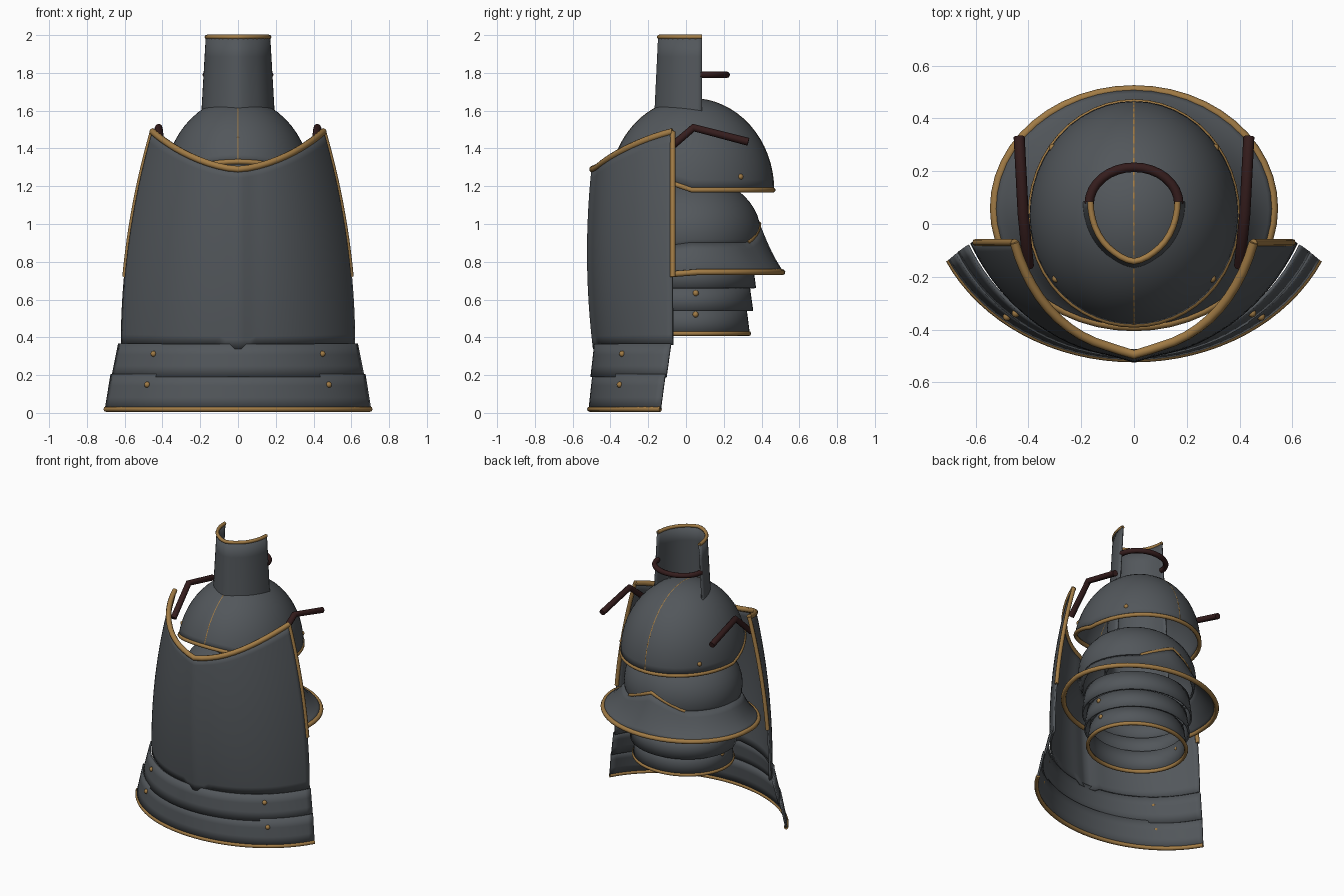
import bpy, bmesh
from math import sin, cos, pi, radians, sqrt
from mathutils import Vector

if "Cube" in bpy.data.objects:
    bpy.data.objects.remove(bpy.data.objects["Cube"])


def material(name, rgb):
    m = bpy.data.materials.new(name)
    m.use_nodes = True
    color = (*rgb, 1)
    m.diffuse_color = color
    m.node_tree.nodes["Principled BSDF"].inputs["Base Color"].default_value = color
    return m


STEEL = material("dark steel", (0.085, 0.095, 0.105))
BRASS = material("brass trim", (0.36, 0.20, 0.06))
LEATHER = material("dark leather", (0.035, 0.012, 0.012))


def activate(obj):
    bpy.ops.object.select_all(action="DESELECT")
    obj.select_set(True)
    bpy.context.view_layer.objects.active = obj


def shell(name, fn, u0, u1, nu, nv, thickness=0.012):
    """Thin plate over the grid fn(u, v), v running 0 to 1."""
    bm = bmesh.new()
    rows = [[bm.verts.new(fn(u0 + (u1 - u0) * i / nu, j / nv)) for i in range(nu + 1)]
            for j in range(nv + 1)]
    for a, b in zip(rows, rows[1:]):
        for i in range(nu):
            bm.faces.new((a[i], a[i + 1], b[i + 1], b[i]))
    bmesh.ops.remove_doubles(bm, verts=bm.verts, dist=0.0005)
    bmesh.ops.recalc_face_normals(bm, faces=bm.faces)
    mesh = bpy.data.meshes.new(name)
    bm.to_mesh(mesh)
    bm.free()
    obj = bpy.data.objects.new(name, mesh)
    bpy.context.collection.objects.link(obj)
    mesh.materials.append(STEEL)
    solid = obj.modifiers.new("thickness", "SOLIDIFY")
    solid.thickness = thickness
    solid.offset = 0
    activate(obj)
    bpy.ops.object.shade_smooth_by_angle(angle=radians(35))
    return obj


def tube(name, points, radius, mat, closed=False):
    """Round bar along a path."""
    curve = bpy.data.curves.new(name, "CURVE")
    curve.dimensions = "3D"
    curve.bevel_depth = radius
    curve.bevel_resolution = 2
    curve.use_fill_caps = True
    spline = curve.splines.new("POLY")
    spline.points.add(len(points) - 1)
    for p, co in zip(spline.points, points):
        p.co = (*co, 1)
    spline.use_cyclic_u = closed
    curve.materials.append(mat)
    obj = bpy.data.objects.new(name, curve)
    bpy.context.collection.objects.link(obj)
    activate(obj)
    bpy.ops.object.convert(target="MESH")
    bpy.ops.object.shade_smooth_by_angle(angle=radians(50))


def rivets(name, x, y, z):
    for side, sx in (("left", 1), ("right", -1)):
        bpy.ops.mesh.primitive_uv_sphere_add(segments=10, ring_count=6, radius=0.016,
                                             location=(sx * x, y, z))
        obj = bpy.context.object
        obj.name = f"{side}_{name}"
        obj.data.materials.append(BRASS)
        bpy.ops.object.shade_smooth()


def steps(a, b, n):
    return [a + (b - a) * i / n for i in range(n + 1)]


def mix(a, b, t):
    return a + (b - a) * t


def section(s, half, front, edge, z, sweep=65, ridge=0.0):
    """Bowed plate section: s from -1 (right edge) to 1 (left edge)."""
    t = radians(sweep) * s
    end = radians(sweep)
    x = half * sin(t) / sin(end)
    y = -front + (front - edge) * (1 - cos(t)) / (1 - cos(end))
    y -= ridge * max(0, 1 - abs(x) / 0.08)
    return Vector((x, y, z))


def oval(a, rx, ry, z, cy=0.03):
    """Point on a horizontal oval; angle 0 is the back."""
    return Vector((rx * sin(a), cy + ry * cos(a), z))


# Breastplate with scooped neckline and centre keel
def breast_at(s, z):
    half = 0.615 - 0.165 * ((z - 0.36) / 1.14) ** 2
    front = 0.50 - 0.03 * ((z - 0.85) / 0.5) ** 2
    return section(s, half, front, 0.07, z, ridge=0.018)


def breast(s, v):
    top = 1.29 + 0.2 * abs(sin(radians(65) * s) / sin(radians(65))) ** 1.6
    bottom = 0.34 if abs(s) < 0.1 else 0.36
    return breast_at(s, mix(bottom, top, v))


shell("breastplate", breast, -1, 1, 48, 20)
tube("neckline_trim", [breast(s, 1) for s in steps(-1, 1, 24)], 0.018, BRASS)
for side, s in (("left", 1), ("right", -1)):
    tube(side + "_breast_edge_trim", [breast_at(s, z) for z in steps(0.72, 1.49, 12)],
         0.014, BRASS)

# Waist lames flaring outward
def upper_lame(s, v):
    return section(s, mix(0.665, 0.63, v), mix(0.50, 0.48, v), mix(0.105, 0.08, v),
                   mix(0.19, 0.365, v))


def lower_lame(s, v):
    return section(s, mix(0.70, 0.67, v), mix(0.51, 0.49, v), mix(0.135, 0.11, v),
                   mix(0.02, 0.205, v))


shell("upper_waist_lame", upper_lame, -1, 1, 40, 3)
shell("lower_waist_lame", lower_lame, -1, 1, 40, 3)
tube("waist_hem_trim", [lower_lame(s, 0) for s in steps(-1, 1, 32)], 0.014, BRASS)
for name, lame, s, v in (("upper_waist_rivet", upper_lame, 0.6, 0.7),
                         ("lower_waist_rivet", lower_lame, 0.61, 0.7)):
    p = lame(s, v)
    rivets(name, p.x + 0.003, p.y - 0.006, p.z)

# Shoulder dome, its rim lifted toward the front
def dome_at(a, z):
    k = sqrt(max(0, 1 - ((z - 1.18) / 0.48) ** 2))
    return oval(a, 0.39 * k, 0.43 * k, z)


def dome(a, v):
    low = 1.18 + 0.15 * max(0, -cos(a))
    return dome_at(a, low + (1.66 - low) * sin(v * pi / 2))


CIRCLE = steps(-pi, pi, 48)[:-1]
shell("shoulder_dome", dome, -pi, pi, 48, 14)
tube("shoulder_rim", [dome(a, 0) for a in CIRCLE], 0.014, BRASS, True)
crest = [dome(0, v) for v in steps(0, 1, 16)] + [dome(pi, v) for v in steps(1, 0, 16)[1:]]
tube("shoulder_crest_line", crest, 0.007, BRASS)
for name, a, z in (("rear_dome_rivet", 0.92, 1.25), ("front_dome_rivet", 2.2, 1.35)):
    p = dome_at(a, z)
    rivets(name, p.x, p.y, p.z)


# Elbow cop: rounded cap over a flared skirt that peaks at the back
def skirt_top(a):
    return 0.90 - 0.05 * max(0, -cos(a)) + 0.10 * max(0, 1 - abs(a) / 0.6)


def cap(a, v):
    low = skirt_top(a) - 0.03
    z = low + (1.25 - low) * sin(v * pi / 2)
    k = sqrt(max(0, 1 - ((z - 0.95) / 0.30) ** 2))
    return oval(a, 0.39 * k, 0.36 * k, z)


def skirt(a, v):
    outer = oval(a, 0.53, 0.45, 0.745 - 0.035 * max(0, -cos(a)), 0.06)
    inner = oval(a, 0.385, 0.355, skirt_top(a))
    p = outer.lerp(inner, v)
    p.z -= 0.02 * sin(v * pi)
    return p


shell("elbow_cap", cap, -pi, pi, 48, 12)
shell("elbow_skirt", skirt, -pi, pi, 48, 6)
tube("elbow_skirt_rim", [skirt(a, 0) for a in CIRCLE], 0.016, BRASS, True)
tube("elbow_chevron_trim", [skirt(a, 1) for a in steps(-0.6, 0.6, 12)], 0.014, BRASS)

# Overlapping forearm lames below the cop
def ring(radius, low, high):
    def fn(a, v):
        r = mix(radius, radius - 0.018, v)
        return oval(a, r + 0.03, r, mix(low, high, v))
    return fn


for i, (r, low, high) in enumerate(((0.302, 0.42, 0.56), (0.32, 0.54, 0.67),
                                    (0.335, 0.66, 0.80))):
    fn = ring(r, low, high)
    shell(f"forearm_lame_{i + 1}", fn, -pi, pi, 48, 2)
    if i == 0:
        tube("forearm_hem_trim", [fn(a, 0) for a in CIRCLE], 0.013, BRASS, True)
    if i < 2:
        p = fn(1.5, 0.72)
        rivets(f"forearm_rivet_{i + 1}", p.x + 0.004, p.y, p.z)


# Shin plate, open at the back and standing out of the dome
def shin(s, v):
    return section(s, mix(0.225, 0.165, v), mix(0.18, 0.13, v), -0.085,
                   mix(0.95, 1.99, v), 90, 0.012)


shell("shin_plate", shin, -1, 1, 28, 10)
tube("shin_top_trim", [shin(s, 1) for s in steps(-1, 1, 20)], 0.012, BRASS)
tube("shin_strap", [(0.17 * cos(t), 0.075 + 0.14 * sin(t), 1.79)
                    for t in steps(0, pi, 16)], 0.018, LEATHER)

# Shoulder straps
for side, sx in (("left", 1), ("right", -1)):
    tube(side + "_shoulder_strap", [(sx * 0.40, -0.16, 1.34), (sx * 0.42, 0.04, 1.51),
                                    (sx * 0.435, 0.33, 1.435)], 0.021, LEATHER)
